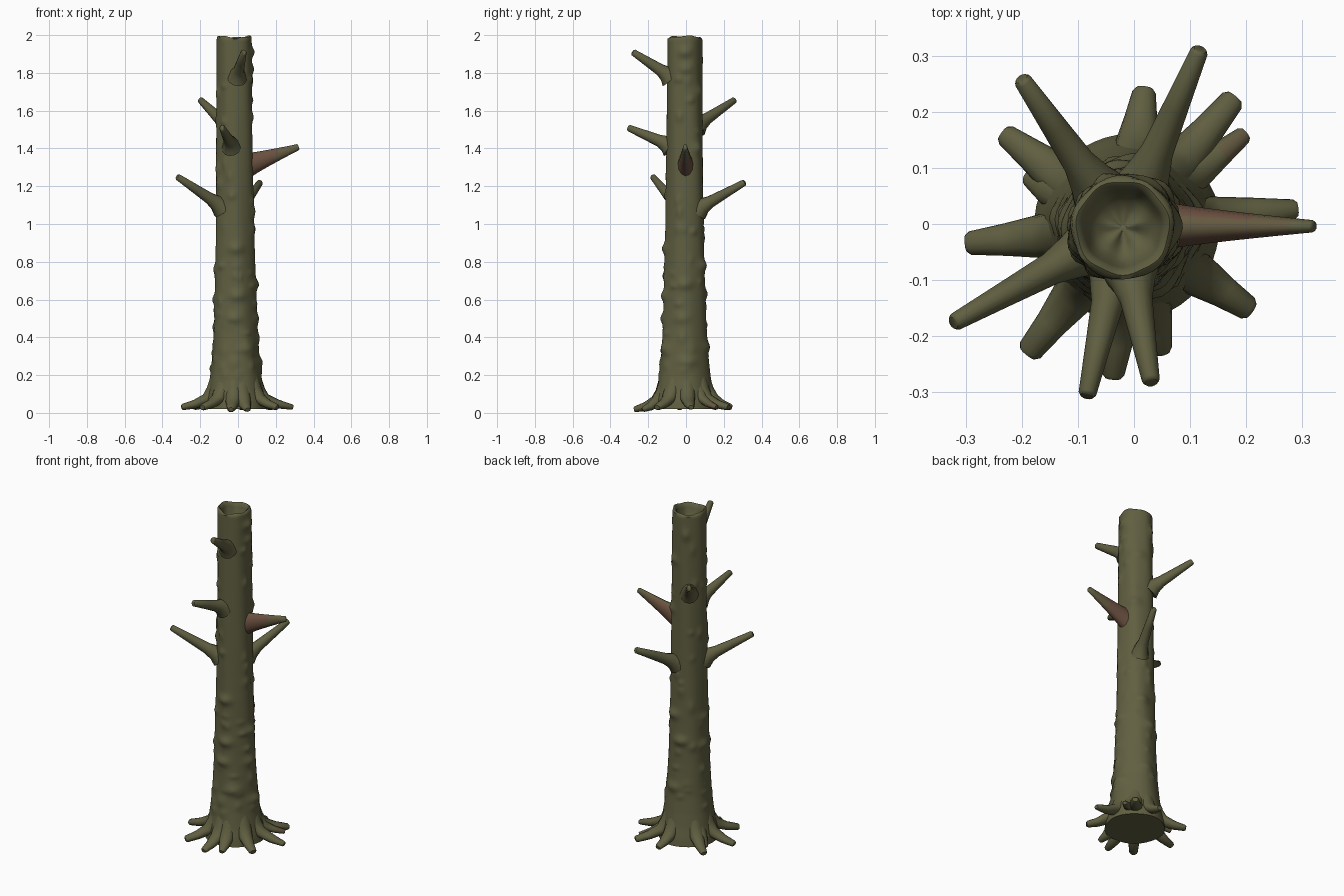
import bpy, bmesh, math, random
from mathutils import Vector

random.seed(7)
cube = bpy.data.objects.get("Cube")
if cube:
    bpy.data.objects.remove(cube)


def material(name, rgb):
    m = bpy.data.materials.new(name)
    m.use_nodes = True
    m.diffuse_color = (*rgb, 1)
    bsdf = m.node_tree.nodes["Principled BSDF"]
    bsdf.inputs["Base Color"].default_value = (*rgb, 1)
    bsdf.inputs["Roughness"].default_value = 0.9
    return m


olive = material("olive bark", (0.118, 0.115, 0.053))
brown = material("reddish brown wood", (0.145, 0.080, 0.050))
blend = material("brownish olive bark", (0.128, 0.100, 0.051))


def skin(name, rings, mats):
    """Join equal rings of points into a closed, smooth surface."""
    bm = bmesh.new()
    loops = [[bm.verts.new(p) for p in ring] for ring in rings]
    n = len(loops[0])
    for a, b in zip(loops, loops[1:]):
        for i in range(n):
            j = (i + 1) % n
            bm.faces.new((a[i], a[j], b[j], b[i]))
    bm.faces.new(loops[0][::-1])
    bm.faces.new(loops[-1])
    bmesh.ops.recalc_face_normals(bm, faces=bm.faces[:])
    me = bpy.data.meshes.new(name)
    bm.to_mesh(me)
    bm.free()
    obj = bpy.data.objects.new(name, me)
    bpy.context.collection.objects.link(obj)
    for m in mats:
        me.materials.append(m)
    bpy.ops.object.select_all(action='DESELECT')
    obj.select_set(True)
    bpy.context.view_layer.objects.active = obj
    bpy.ops.object.shade_smooth_by_angle(angle=math.radians(50))
    return obj


def limb(name, path, radii, tall=1.0, sides=12, mats=(olive,)):
    """Tapered tube along a path, with a slightly rounded tip."""
    path = [Vector(p) for p in path]
    tip_dir = (path[-1] - path[-2]).normalized()
    path.append(path[-1] + tip_dir * radii[-1] * 0.35)
    radii = list(radii) + [radii[-1] * 0.72]
    rings = []
    for k, (p, r) in enumerate(zip(path, radii)):
        d = path[min(k + 1, len(path) - 1)] - path[max(k - 1, 0)]
        side = d.cross(Vector((0, 0, 1))).normalized()
        up = side.cross(d).normalized()
        rings.append([p + side * r * math.cos(t) + up * r * tall * math.sin(t)
                      for t in (math.tau * i / sides for i in range(sides))])
    return skin(name, rings, mats)


# Trunk profile as (height, radius)
profile = [(0.02, 0.165), (0.06, 0.16), (0.12, 0.147), (0.2, 0.135), (0.3, 0.124),
           (0.5, 0.113), (0.75, 0.106), (1.0, 0.1), (1.5, 0.095), (2.0, 0.092)]


def radius_at(z):
    for (z0, r0), (z1, r1) in zip(profile, profile[1:]):
        if z <= z1:
            return r0 + (r1 - r0) * (z - z0) / (z1 - z0)
    return profile[-1][1]


def centre(z):
    return Vector((-0.012 - 0.004 * z, -0.007, z))


# Bark lumps: angle, height, bulge, half width, half height
lumps = [(math.radians(a), z, h, 0.035, 0.026) for a, z, h in (
    (-88, 0.87, 0.016), (-85, 0.62, 0.016), (-95, 0.5, 0.017), (0, 1.91, 0.016),
    (3, 1.82, 0.013), (0, 0.68, 0.016), (-8, 0.5, 0.012), (5, 0.27, 0.016),
    (180, 0.76, 0.012), (176, 0.6, 0.014), (70, 0.78, 0.016), (100, 0.63, 0.016),
    (80, 0.35, 0.012), (45, 1.4, 0.012), (60, 1.7, 0.01), (-60, 0.34, 0.014))]
for _ in range(75):
    lumps.append((random.uniform(-math.pi, math.pi), 0.2 + 1.7 * random.random() ** 1.25,
                  random.uniform(0.004, 0.011), random.uniform(0.01, 0.022),
                  random.uniform(0.01, 0.035)))


def bulge(a, z):
    total = 0
    for la, lz, h, w, t in lumps:
        dz = (z - lz) / t
        if abs(dz) < 3:
            da = (a - la + math.pi) % math.tau - math.pi
            total = max(total, h * math.exp(-dz * dz - (da * 0.1 / w) ** 2))
    return total


SIDES, ROWS = 52, 165
angles = [math.tau * i / SIDES for i in range(SIDES)]
rings = []
for k in range(ROWS + 1):
    z = 0.02 + 1.955 * k / ROWS
    ring = []
    for a in angles:
        r = radius_at(z) + bulge(a, z) + 0.002 * math.sin(5 * a + 3 * z)
        ring.append(centre(z) + Vector((r * math.cos(a), r * math.sin(a), 0)))
    rings.append(ring)

# Uneven rim and the bowl inside it
for r, z in ((0.09, 1.986), (0.083, 1.991), (0.075, 1.985), (0.069, 1.965),
             (0.062, 1.93), (0.048, 1.905), (0.025, 1.895), (0.006, 1.893)):
    ring = []
    for a in angles:
        wave = 0.005 * math.sin(2 * a + 1) + 0.003 * math.sin(5 * a)
        rr = r * (1 + 0.02 * math.sin(7 * a))
        ring.append(centre(z) + Vector((rr * math.cos(a), rr * math.sin(a), wave)))
    rings.append(ring)
skin("trunk", rings, [olive])

# Branches: name, base height, tip
branches = [("lower_right_branch", 1.09, (-0.318, -0.174, 1.248)),
            ("upper_right_back_branch", 1.52, (-0.198, 0.255, 1.655)),
            ("middle_front_branch", 1.415, (-0.083, -0.302, 1.508)),
            ("top_front_branch", 1.78, (0.03, -0.278, 1.908)),
            ("lower_back_branch", 1.08, (0.116, 0.307, 1.218))]
for name, z, tip in branches:
    tip = Vector(tip)
    base = centre(z)
    out = Vector((tip.x - base.x, tip.y - base.y, 0)).normalized()
    start = base + out * 0.075
    path = [start.lerp(tip, t) for t in (0, 0.12, 0.28, 0.6, 1)]
    path[0].z -= 0.012
    limb(name, path, (0.052, 0.04, 0.029, 0.023, 0.016), 1.1)

# Broken brown branch with a deep wedge-shaped base
start, tip = Vector((0.05, -0.003, 1.312)), Vector((0.318, -0.004, 1.407))
snag = limb("brown_left_branch", [start.lerp(tip, t / 8) for t in range(9)],
            [0.044 - 0.033 * (t / 8) ** 0.8 for t in range(9)], 1.5,
            mats=(olive, brown, blend))
for p in snag.data.polygons:
    if p.center.x < 0.2:
        p.material_index = 2 if p.normal.z > 0.85 else 1
    elif p.center.x < 0.27:
        p.material_index = 2

# Roots: tip x, tip y, tip radius
roots = [(0.018, 0.235, 0.021), (0.175, 0.22, 0.022), (0.195, 0.158, 0.016),
         (-0.228, 0.158, 0.02), (-0.188, 0.082, 0.015), (-0.292, -0.034, 0.021),
         (-0.185, -0.225, 0.023), (-0.037, -0.268, 0.02), (0.05, -0.225, 0.018),
         (0.203, -0.15, 0.022), (0.285, 0.026, 0.018)]
for i, (x, y, r) in enumerate(roots):
    base = centre(0)
    reach = Vector((x, y, 0)) - base
    reach.z = 0
    length = reach.length
    out = reach.normalized()
    thick = 0.8 if r < 0.018 else 1.0
    steps = ((0.088, 0.3), (0.1, 0.2), (0.122, 0.12), (0.155, 0.072),
             (0.155 + (length - 0.155) * 0.5, 0.046), (length, 0.031))
    drop = 0.012 if i in (7, 8) else 0
    path = [base + out * d + Vector((0, 0, h - drop * (d > 0.12))) for d, h in steps]
    limb("root_%d" % (i + 1), path,
         [q * thick for q in (0.03, 0.038, 0.043, 0.039, 0.029)] + [r], 0.8)

# Worn end on the small back-left root
stub = bpy.data.objects["root_3"].data
stub.materials.append(blend)
for p in stub.polygons:
    if p.center.x > 0.17:
        p.material_index = 1
